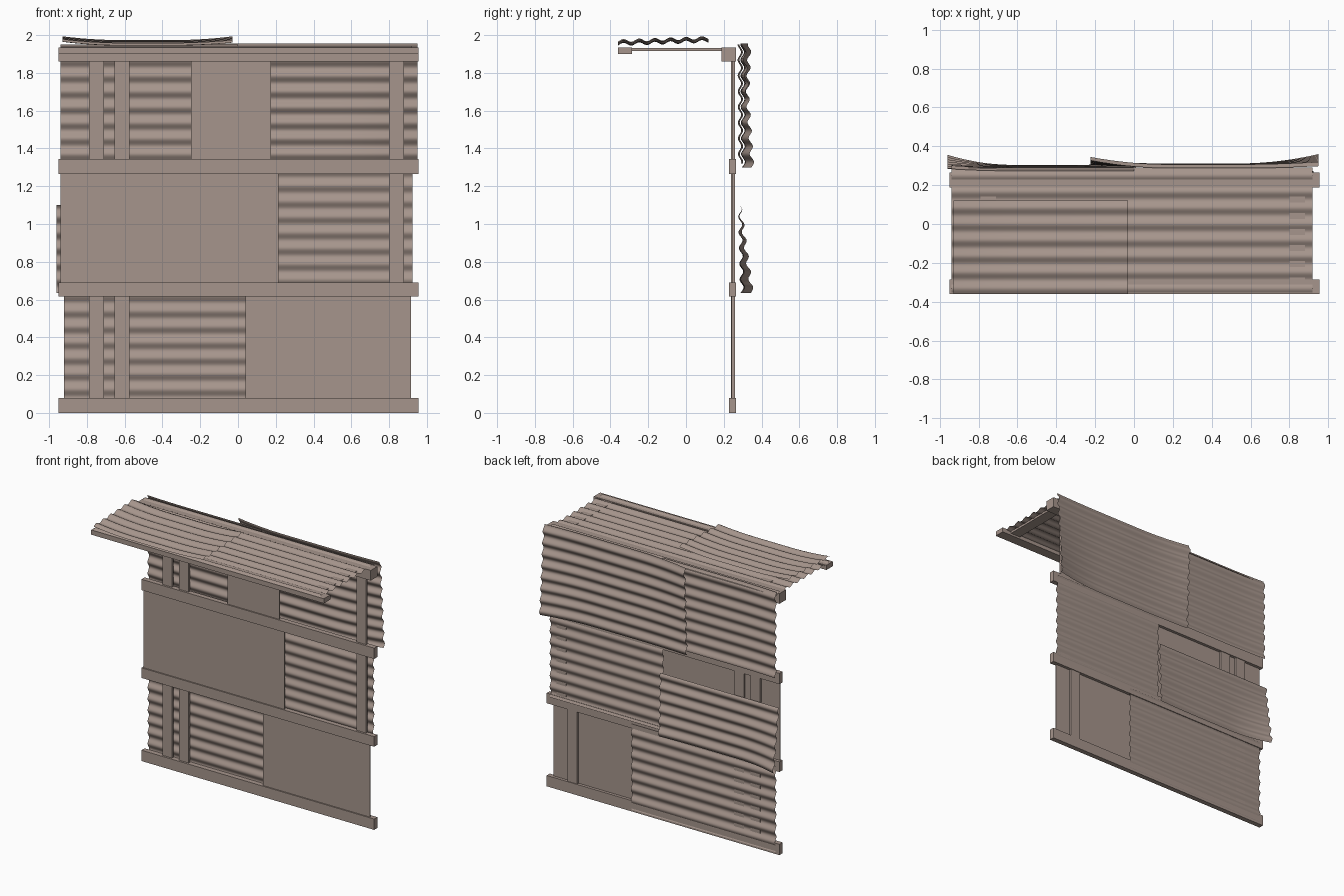
import bpy, bmesh, math

cube = bpy.data.objects.get("Cube")
if cube:
    bpy.data.objects.remove(cube, do_unlink=True)

mat = bpy.data.materials.new("weathered_taupe")
mat.use_nodes = True
TAUPE = (0.38, 0.30, 0.262, 1)
mat.diffuse_color = TAUPE
bsdf = mat.node_tree.nodes["Principled BSDF"]
bsdf.inputs["Base Color"].default_value = TAUPE
bsdf.inputs["Roughness"].default_value = 0.9

PERIOD = 0.083


def finish(name, bm, smooth=False):
    mesh = bpy.data.meshes.new(name)
    bm.to_mesh(mesh)
    bm.free()
    mesh.materials.append(mat)
    for p in mesh.polygons:
        p.use_smooth = smooth
    obj = bpy.data.objects.new(name, mesh)
    bpy.context.collection.objects.link(obj)
    return obj


def box(name, xs, ys, zs):
    bm = bmesh.new()
    bmesh.ops.create_cube(bm, size=1)
    for v in bm.verts:
        v.co = [(r[0] + r[1]) / 2 + c * (r[1] - r[0]) for r, c in zip((xs, ys, zs), v.co)]
    return finish(name, bm)


def sheet(name, xs, span, offset, amp, roof=False, ends=(0, 0, 0, 0), zone=0.35):
    """Corrugated sheet with ridges along x.
    offset: surface height at the start and end of span.
    ends: extra bend at (x0 start, x1 start, x0 end, x1 end)."""
    nu, nv = 20, int((span[1] - span[0]) / PERIOD * 12)
    bm = bmesh.new()
    grid = []
    for j in range(nv + 1):
        v = j / nv
        s = span[0] + v * (span[1] - span[0])
        row = []
        for i in range(nu + 1):
            u = i / nu
            x = xs[0] + u * (xs[1] - xs[0])
            a = max(0, 1 - u / zone) ** 2
            b = max(0, 1 - (1 - u) / zone) ** 2
            d = offset[0] + v * (offset[1] - offset[0])
            d += a * (ends[0] + v * (ends[2] - ends[0]))
            d += b * (ends[1] + v * (ends[3] - ends[1]))
            d += amp * math.sin(math.tau * (s + 0.02) / PERIOD)
            row.append(bm.verts.new((x, s, d) if roof else (x, d, s)))
        grid.append(row)
    for r0, r1 in zip(grid, grid[1:]):
        for i in range(nu):
            quad = (r0[i], r0[i + 1], r1[i + 1], r1[i])
            bm.faces.new(quad if roof else quad[::-1])
    return finish(name, bm, True)


# Horizontal beams
BEAM_X = (-0.95, 0.955)
BACK = 0.265
levels = [(0, 0.08), (0.615, 0.69), (1.265, 1.345)]
for n, zs in zip(("bottom", "lower", "upper"), levels):
    box(n + "_beam", BEAM_X, (0.228, BACK), zs)
box("top_beam", BEAM_X, (0.188, BACK), (1.86, 1.935))
box("roof_front_beam", BEAM_X, (-0.36, -0.285), (1.90, 1.935))

# Posts between the beams
rows = [("bottom", 0.08, 0.615), ("middle", 0.69, 1.265), ("top", 1.345, 1.86)]
for n, z0, z1 in rows:
    right_post = 0.71 if n == "bottom" else 0.80
    for k, x in enumerate((-0.79, -0.655, right_post)):
        box(f"{n}_post_{k + 1}", (x, x + 0.08), (0.243, 0.26), (z0, z1))

# Flat panels on the front of the posts
panels = [(0.04, 0.915), (-0.94, 0.215), (-0.25, 0.175)]
for (n, z0, z1), xs in zip(rows, panels):
    box(n + "_panel", xs, (0.237, 0.243), (z0, z1))

# Rafters under the roof
for k, x in enumerate((-0.79, 0.80)):
    box(f"rafter_{k + 1}", (x, x + 0.08), (-0.285, 0.188), (1.915, 1.932))

# Fixed wall sheets
sheet("bottom_wall_sheet", (-0.92, 0.26), (0.015, 0.655), (0.265, 0.265), 0.008)
sheet("middle_wall_sheet", (0.0, 0.925), (0.67, 1.32), (0.265, 0.265), 0.008)

# Loose wall sheets with bent ends
sheet("top_wall_sheet_inner", (-0.94, 0.0), (1.32, 1.95), (0.284, 0.282), 0.009,
      ends=(0.01, 0, 0.01, 0))
sheet("top_wall_sheet_outer", (-0.225, 0.95), (1.30, 1.955), (0.302, 0.297), 0.010,
      ends=(0.01, 0.05, 0.04, 0.01))
sheet("loose_middle_sheet", (-0.96, 0.01), (0.635, 1.10), (0.295, 0.285), 0.010,
      ends=(0.055, 0.01, 0.0, 0.0))

# Roof sheets
sheet("roof_sheet", (-0.94, 0.92), (-0.36, 0.29), (1.935, 1.935), 0.008, roof=True)
sheet("roof_overlay_sheet", (-0.93, -0.03), (-0.36, 0.12), (1.950, 1.967), 0.008, roof=True,
      ends=(0.02, 0.015, 0.02, 0.02))
